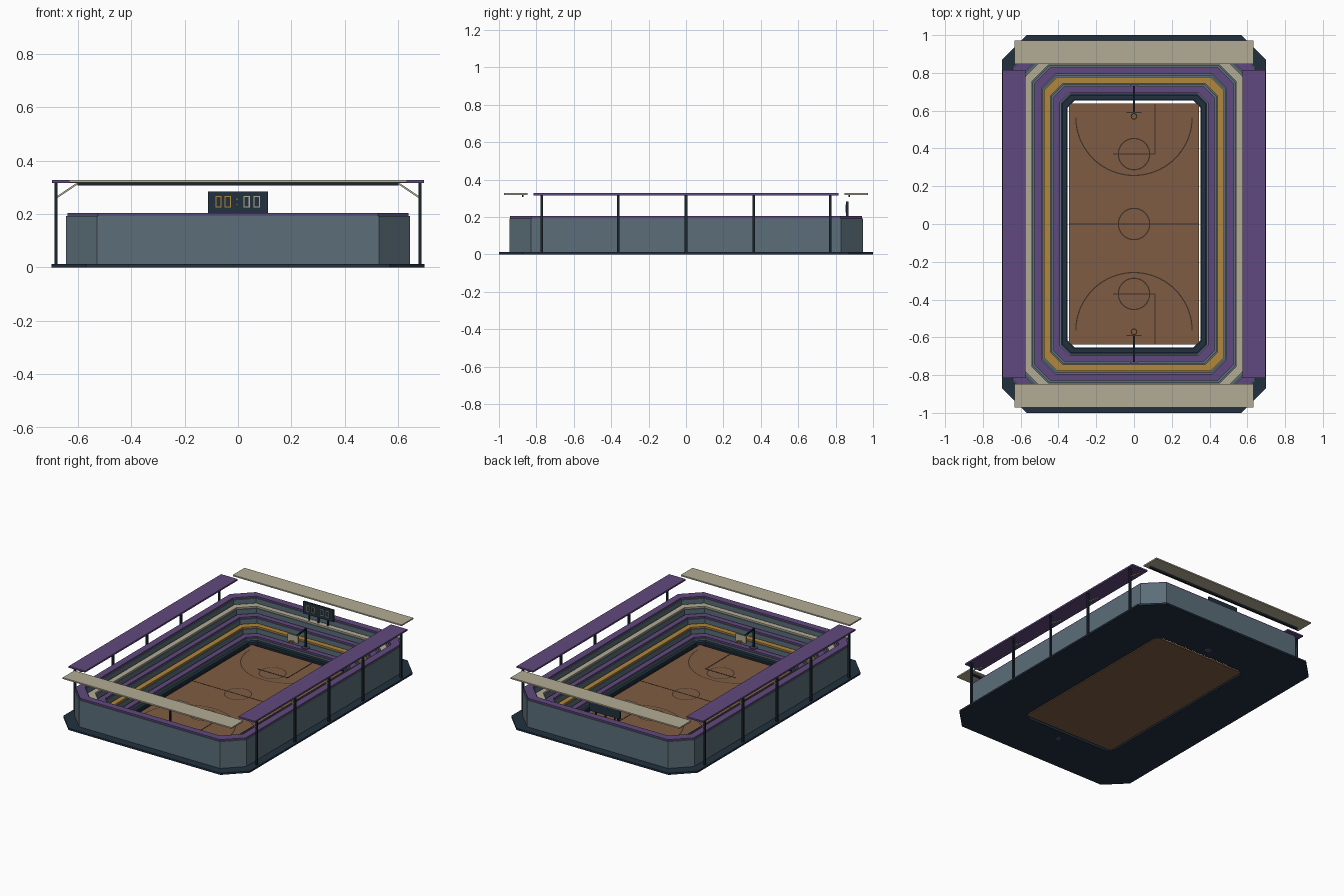
import bpy, bmesh
from math import pi, cos, sin
from mathutils import Vector

if "Cube" in bpy.data.objects:
    bpy.data.objects.remove(bpy.data.objects["Cube"])


def mat(name, *rgb):
    m = bpy.data.materials.new(name)
    m.diffuse_color = (*rgb, 1)
    m.use_nodes = True
    m.node_tree.nodes["Principled BSDF"].inputs["Base Color"].default_value = m.diffuse_color
    return m


NAVY = mat("navy", .015, .030, .048)
TEAL = mat("slate", .105, .155, .190)
PURPLE = mat("purple", .118, .066, .210)
GOLD = mat("gold", .44, .24, .045)
TAN = mat("tan", .45, .41, .30)
WOOD = mat("wood", .215, .108, .055)
LINE = mat("line", .045, .030, .022)
STEEL = mat("steel", .010, .018, .026)


def finish(name, bm, material):
    bmesh.ops.recalc_face_normals(bm, faces=bm.faces)
    me = bpy.data.meshes.new(name)
    bm.to_mesh(me)
    bm.free()
    me.materials.append(material)
    ob = bpy.data.objects.new(name, me)
    bpy.context.collection.objects.link(ob)
    return ob


def octagon(hx):
    """Chamfered rectangle; every ring of the bowl is an offset of it."""
    hy, c = hx + .302, .04 + .26 * (hx - .353)
    q = [(hx, hy - c), (hx - c, hy)]
    return (q + [(-x, y) for x, y in reversed(q)] + [(-x, -y) for x, y in q]
            + [(x, -y) for x, y in reversed(q)])


def loft(name, loops, material):
    """Skin between closed loops of points, also closing last to first."""
    bm = bmesh.new()
    vs = [[bm.verts.new(p) for p in lp] for lp in loops]
    for i, a in enumerate(vs):
        b = vs[(i + 1) % len(vs)]
        n = len(a)
        for k in range(n):
            bm.faces.new((a[k], a[(k + 1) % n], b[(k + 1) % n], b[k]))
    return finish(name, bm, material)


def ring(name, profile, material):
    """Sweep a closed (half width, z) profile round the bowl."""
    return loft(name, [[(x, y, z) for x, y in octagon(h)] for h, z in profile], material)


def band(name, h0, h1, z0, z1, material):
    return ring(name, [(h0, z0), (h1, z0), (h1, z1), (h0, z1)], material)


def box(name, x0, x1, y0, y1, z0, z1, material):
    bm = bmesh.new()
    bmesh.ops.create_cube(bm, size=1)
    for v in bm.verts:
        v.co = Vector(((x0 + x1) / 2 + v.co.x * (x1 - x0),
                       (y0 + y1) / 2 + v.co.y * (y1 - y0),
                       (z0 + z1) / 2 + v.co.z * (z1 - z0)))
    return finish(name, bm, material)


def beam(name, a, b, t, material):
    """Square bar from a to b."""
    a, b = Vector(a), Vector(b)
    d = b - a
    bm = bmesh.new()
    bmesh.ops.create_cube(bm, size=1)
    rot = d.to_track_quat('Z', 'Y')
    for v in bm.verts:
        v.co = (a + b) / 2 + rot @ Vector((v.co.x * t, v.co.y * t, v.co.z * d.length))
    return finish(name, bm, material)


def arc_line(name, cy, r, a0, a1, n=40, w=.006):
    """Flat painted arc on the court."""
    bm = bmesh.new()
    pts = []
    for i in range(n + 1):
        a = a0 + (a1 - a0) * i / n
        pts.append([bm.verts.new((q * cos(a), cy + q * sin(a), .0135))
                    for q in (r - w / 2, r + w / 2)])
    for p, q in zip(pts, pts[1:]):
        bm.faces.new((p[0], p[1], q[1], q[0]))
    return finish(name, bm, LINE)


# ground slab with opening, and court floor
band("base_slab", .353, .698, 0, .012, NAVY)
box("court_floor", -.343, .343, -.638, .638, .002, .012, WOOD)

# low barrier round the court
band("court_barrier", .358, .380, .010, .028, NAVY)

# stepped stand
steps = [(.385, .037), (.435, .076), (.485, .115), (.535, .154), (.585, .193)]
profile = [(.643, .010), (.385, .010)]
for i, (h, z) in enumerate(steps):
    profile.append((h, z))
    profile.append((steps[i + 1][0] if i < 4 else .643, z))
ring("stepped_stand", profile, TEAL)

# seat bands on the steps
for i, ((h, z), m) in enumerate(zip(steps, (PURPLE, GOLD, PURPLE, TAN, PURPLE))):
    band(f"seat_band_{i + 1}", h + .006, h + (.042 if i < 4 else .053), z - .002, z + .011, m)

# court markings
arc_line("centre_circle", 0, .083, 0, 2 * pi)
box("half_line", -.343, .343, -.002, .002, .011, .0132, LINE)
for s, end in ((-1, "front"), (1, "back")):
    arc_line(f"{end}_free_throw_circle", s * .37, .083, 0, 2 * pi)
    arc_line(f"{end}_long_arc", s * .565, .308, 0, -s * pi)
    box(f"{end}_key_line", -.112, .112, s * .37 - .003, s * .37 + .003, .011, .0135, LINE)
    ya, yb = sorted((s * .37, s * .635))
    box(f"{end}_key_side", .109, .115, ya, yb, .011, .0135, LINE)

    # basket: pad, post, arm, board and hoop
    box(f"{end}_basket_pad", -.02, .02, s * .725 - .02, s * .725 + .02, 0, .055, PURPLE)
    beam(f"{end}_basket_post", (0, s * .725, .04), (0, s * .725, .182), .010, STEEL)
    beam(f"{end}_basket_arm", (0, s * .728, .178), (0, s * .593, .165), .008, STEEL)
    box(f"{end}_backboard", -.040, .040, s * .59 - .003, s * .59 + .003, .140, .190, TAN)
    loops = []
    for i in range(16):
        a = 2 * pi * i / 16
        loops.append([((.015 + .0025 * cos(b)) * cos(a),
                       s * .570 + (.015 + .0025 * cos(b)) * sin(a),
                       .150 + .0025 * sin(b)) for b in (0, pi / 2, pi, 3 * pi / 2)])
    loft(f"{end}_hoop", loops, GOLD)

    # end canopy with its beam
    ya, yb = sorted((s * .847, s * .972))
    box(f"{end}_canopy", -.632, .632, ya, yb, .318, .327, TAN)
    box(f"{end}_canopy_beam", -.60, .60, s * .873 - .005, s * .873 + .005, .306, .319, STEEL)

# side canopies, columns and braces
for s, side in ((-1, "left"), (1, "right")):
    xa, xb = sorted((s * .574, s * .697))
    box(f"{side}_canopy", xa, xb, -.815, .815, .316, .327, PURPLE)
    for i, y in enumerate((-.772, -.363, 0, .363, .772)):
        box(f"{side}_column_{i + 1}", s * .681 - .006, s * .681 + .006,
            y - .007, y + .007, .005, .318, STEEL)
        beam(f"{side}_brace_{i + 1}", (s * .681, y, .260), (s * .597, y, .317), .007, TAN)

# scoreboard facing the court
box("scoreboard", -.113, .113, .856, .868, .203, .284, NAVY)
for x in (-.07, 0, .07):
    box("scoreboard_post", x - .004, x + .004, .858, .866, .155, .205, STEEL)
for x, m in ((-.073, GOLD), (-.038, GOLD), (.032, TAN), (.070, TAN)):
    for k in (-1, 1):
        box("digit_side", x + k * .010 - .002, x + k * .010 + .002, .853, .857, .224, .267, m)
        z = .2455 + k * .0195
        box("digit_bar", x - .010, x + .010, .853, .857, z - .002, z + .002, m)
for z in (.236, .255):
    box("digit_dot", -.005, -.001, .853, .857, z - .002, z + .002, GOLD)
